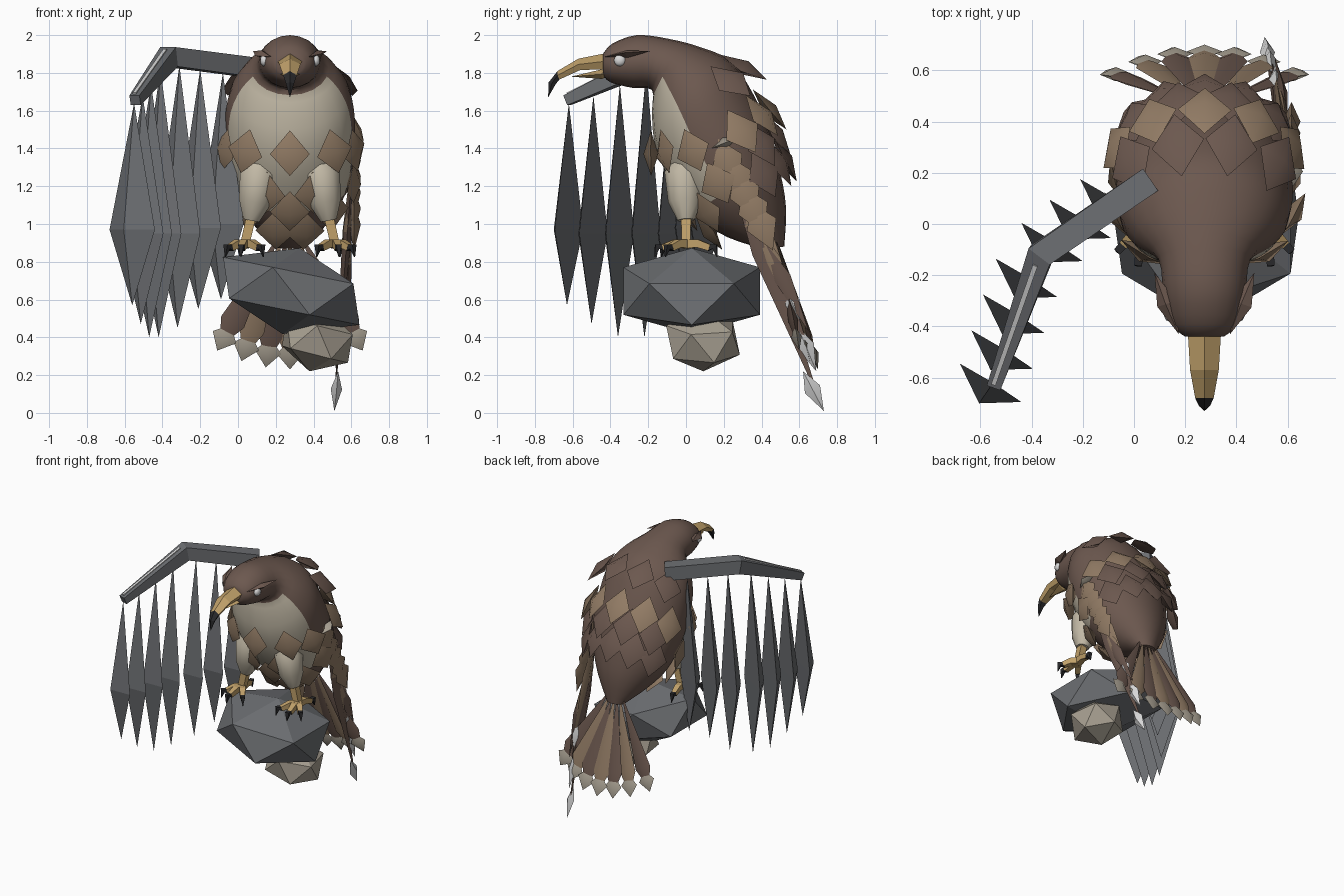
import bpy, bmesh, math
from mathutils import Vector as V

if "Cube" in bpy.data.objects:
    bpy.data.objects.remove(bpy.data.objects["Cube"])

CX = 0.275  # bird's centre line
COLOURS = {
    "dark_brown": (.150, .098, .078), "light_brown": (.288, .200, .130),
    "cream": (.54, .485, .38), "gold": (.53, .355, .145), "grey": (.150, .157, .168),
    "black": (.022, .022, .024), "white": (.70, .70, .70), "taupe": (.39, .35, .285)}
DARK, LIGHT, CREAM, GOLD, GREY, BLACK, WHITE, TAUPE = range(8)
MATS = []
for n, c in COLOURS.items():
    m = bpy.data.materials.new(n)
    m.diffuse_color = (*c, 1)
    m.use_nodes = True
    m.node_tree.nodes["Principled BSDF"].inputs["Base Color"].default_value = m.diffuse_color
    MATS.append(m)


def finish(bm, name, smooth=None):
    bmesh.ops.recalc_face_normals(bm, faces=bm.faces)
    me = bpy.data.meshes.new(name)
    bm.to_mesh(me)
    bm.free()
    for m in MATS:
        me.materials.append(m)
    ob = bpy.data.objects.new(name, me)
    bpy.context.collection.objects.link(ob)
    if smooth:
        bpy.ops.object.select_all(action='DESELECT')
        bpy.context.view_layer.objects.active = ob
        ob.select_set(True)
        bpy.ops.object.shade_smooth_by_angle(angle=math.radians(smooth))
    return ob


def loft(bm, rings, mat):
    """Skin rings of points; a ring of one point is an apex. mat(i, j) colours a face."""
    rows = [[bm.verts.new(p) for p in r] for r in rings]
    for i, (a, b) in enumerate(zip(rows, rows[1:])):
        n = max(len(a), len(b))
        for j in range(n):
            k = (j + 1) % n
            vs = [a[0]] if len(a) == 1 else [a[j], a[k]]
            vs += [b[0]] if len(b) == 1 else [b[k], b[j]]
            bm.faces.new(vs).material_index = mat(i, j)
    for r, i in ((rows[0], 0), (rows[-1], len(rings) - 2)):
        if len(r) > 2:
            bm.faces.new(r).material_index = mat(i, 0)


def leaf(bm, a, b, side, w, t, mid, col):
    """Pointed feather from a to b, half width w along side, half thickness t."""
    a, b = V(a), V(b)
    d = (b - a).normalized()
    s = V(side)
    s = (s - d * s.dot(d)).normalized()
    n = d.cross(s)
    c = a.lerp(b, mid)
    loft(bm, [[a], [c + s * w, c + n * t, c - s * w, c - n * t], [b]], lambda i, j: col)


def beam(bm, pts, halves, side, col, n=4):
    """Bar with n sides through pts."""
    rings = []
    for i, p in enumerate(pts):
        d = (V(pts[min(i + 1, len(pts) - 1)]) - V(pts[max(i - 1, 0)])).normalized()
        s = V(side)
        s = (s - d * s.dot(d)).normalized()
        u = d.cross(s)
        r = halves[i] * (1.414 if n == 4 else 1)
        rings.append([V(p) + (s * math.cos(q) + u * math.sin(q)) * r
                      for q in ((k + .5) * math.tau / n for k in range(n))])
    loft(bm, rings, lambda i, j: col)


# Body and head: rings given by top (y, z), bottom (y, z), half width
RINGS = [(-.44, 1.90, -.44, 1.79, .075), (-.39, 1.955, -.40, 1.75, .125),
         (-.26, 2.0, -.28, 1.72, .16), (-.09, 1.98, -.18, 1.71, .18),
         (.08, 1.935, -.18, 1.60, .27), (.24, 1.86, -.17, 1.45, .33),
         (.36, 1.68, -.12, 1.30, .345), (.44, 1.50, -.03, 1.15, .335),
         (.50, 1.27, .08, 1.02, .285), (.53, 1.08, .22, .93, .19), (.52, .88, .40, .87, .07)]


def body(t, a):
    i = min(int(t), len(RINGS) - 2)
    f = t - i
    p0, p1, p2, p3 = (RINGS[max(0, min(len(RINGS) - 1, i + k))] for k in (-1, 0, 1, 2))
    y, z, yb, zb, w = (.5 * (2 * q + (r - p) * f + (2 * p - 5 * q + 4 * r - s) * f * f
                             + (3 * q - p - 3 * r + s) * f ** 3)
                       for p, q, r, s in zip(p0, p1, p2, p3))
    c = (1 + math.cos(a)) / 2
    return V((CX + math.sin(a) * w, yb + (y - yb) * c, zb + (z - zb) * c))


SEG, SUB = 20, 3
bm = bmesh.new()
loft(bm, [[body(i / SUB, j * math.tau / SEG) for j in range(SEG)] for i in range(10 * SUB + 1)],
     lambda i, j: CREAM if 3.1 < i / SUB < 7.4 and math.cos((j + .5) * math.tau / SEG) < -.25 else DARK)
finish(bm, "body", 50)


# Scale-like feathers lying on the body, tips lifted
def scale(bm, t, a, col, length=.27, w=.105, lift=.07, ahead=.6):
    p = body(t, a)
    d = (body(t + ahead, a) - p).normalized()
    s = (body(t, a + .05) - p).normalized()
    n = s.cross(d).normalized()
    if n.dot(p - body(t, a + math.pi)) < 0:
        n = -n
    leaf(bm, p + n * .01, p + d * length + n * lift, s, w, .04, .52, col)


bm = bmesh.new()
for t, angles, col in [(4.65, (-.85, -.28, .28, .85), DARK), (5.85, (-1.1, -.56, 0, .56, 1.1), LIGHT),
                       (6.45, (-.85, -.28, .28, .85), DARK), (7.15, (-1.0, -.5, 0, .5, 1.0), DARK)]:
    for a in angles:
        scale(bm, t, a, col)
finish(bm, "back_feathers", 60)

bm = bmesh.new()
for t, offs in [(4.7, (0,)), (4.95, (-.68, .68)), (5.5, (-1.2, 1.2)), (6.7, (-1.3, 1.3)),
                (6.2, (-.35, .35)), (6.8, (0,)), (7.2, (-.8, .8)), (7.7, (-.3, .3))]:
    for o in offs:
        scale(bm, t, math.pi + o, LIGHT, .24, .105, .03, .05)
finish(bm, "belly_feathers", 60)

# Tail fan with flared pale tips
bm = bmesh.new()
for k in range(-3, 4):
    u = k / 3
    a, b = V((CX + .05 * u, .47, .95)), V((CX + .385 * u, .70 - .1 * u * u, .23 + .1 * u * u))
    side = (1, 0, .35 * u)
    leaf(bm, a, a.lerp(b, .97), side, .068, .025, .78, DARK if k % 2 else LIGHT)
    leaf(bm, a.lerp(b, .78), b, side, .07, .028, .48, TAUPE)
finish(bm, "tail", 60)

# Folded wing on the right side
bm = bmesh.new()
for a, b, col in [((.61, .20, 1.38), (.51, .71, .06), DARK), ((.60, .24, 1.32), (.53, .68, .25), DARK),
                  ((.59, .26, 1.25), (.55, .61, .50), LIGHT)]:
    leaf(bm, a, b, (0, 1, .4), .055, .022, .4, col)
for k in range(4):
    leaf(bm, (.60, .27 + .05 * k, 1.2 - .1 * k), (.55, .47 + .06 * k, .70 - .09 * k),
         (0, 1, .4), .045, .02, .4, DARK if k % 2 else LIGHT)
for k in range(5):
    y, z = .17 + .045 * k, 1.45 - .085 * k
    leaf(bm, (.615, y, z), (.615, y + .11, z - .25), (0, 1, .4), .085, .035, .45, LIGHT)
leaf(bm, (.61, .13, 1.40), (.61, .28, 1.46), (0, 0, 1), .03, .05, .5, TAUPE)
finish(bm, "folded_wing", 60)
bm = bmesh.new()
for a, b in [((.56, .53, .66), (.545, .60, .49)), ((.54, .59, .46), (.52, .69, .22)),
             ((.53, .62, .22), (.51, .73, .01))]:
    leaf(bm, a, b, (0, 1, .4), .045, .03, .45, WHITE)
finish(bm, "folded_wing_tips", 60)

# Spread wing: arm bar with a pale strip, and hanging blades
bm = bmesh.new()
beam(bm, [(.06, .17, 1.83), (-.365, -.12, 1.885), (-.545, -.63, 1.655)], [.052, .052, .028], (0, 0, 1), GREY)
finish(bm, "wing_arm")
bm = bmesh.new()
beam(bm, [(-.385, -.16, 1.918), (-.548, -.625, 1.687)], [.010, .009], (0, 0, 1), WHITE)
finish(bm, "wing_arm_strip")
bm = bmesh.new()
for x, y, top, mid, low in [(-.55, -.62, 1.64, .97, .57), (-.505, -.49, 1.68, .95, .47),
                            (-.46, -.35, 1.74, .95, .40), (-.41, -.21, 1.82, .95, .40),
                            (-.31, -.07, 1.84, .95, .45), (-.20, .02, 1.82, .98, .55),
                            (-.08, .10, 1.80, 1.0, .60)]:
    loft(bm, [[V((x, y, top))],
              [V((x - .13, y + .075, mid)), V((x - .055, y - .08, mid)), V((x + .11, y - .075, mid))],
              [V((x - .01, y - .01, low))]], lambda i, j: GREY)
finish(bm, "wing_blades")

# Beak: upper hook with black tip, lower mandible
bm = bmesh.new()
hook = [(-.42, 1.905, 1.82, .065), (-.57, 1.875, 1.815, .056), (-.68, 1.81, 1.765, .036)]
rings = [[V((CX, y, zt)), V((CX + w, y, (zt + zb) / 2)), V((CX + w * .7, y + .01, zb)),
          V((CX - w * .7, y + .01, zb)), V((CX - w, y, (zt + zb) / 2))] for y, zt, zb, w in hook]
rings.append([V((CX, -.727, 1.75)), V((CX + .022, -.71, 1.745)), V((CX + .015, -.69, 1.74)),
              V((CX - .015, -.69, 1.74)), V((CX - .022, -.71, 1.745))])
rings.append([V((CX, -.73, 1.67))])
loft(bm, rings, lambda i, j: BLACK if i > 1 else GOLD)
leaf(bm, (CX, -.36, 1.80), (CX, -.61, 1.78), (1, 0, 0), .05, .025, .35, GOLD)
finish(bm, "beak")

# Eyes and brows
for s, side in ((-1, "left"), (1, "right")):
    bm = bmesh.new()
    bmesh.ops.create_icosphere(bm, subdivisions=2, radius=.032)
    for v in bm.verts:
        v.co = V((v.co.x * .7 + CX + s * .136, v.co.y - .35, v.co.z + 1.866))
    for f in bm.faces:
        f.material_index = WHITE
    finish(bm, side + "_eye", 60)
    bm = bmesh.new()
    leaf(bm, (CX + s * .10, -.43, 1.885), (CX + s * .195, -.19, 1.915), (1, 0, .2), .04, .02, .5, DARK)
    finish(bm, side + "_brow")

    # Thigh, leg, toes and claws
    bm = bmesh.new()
    beam(bm, [(CX + s * .15, .03, 1.36), (CX + s * .165, -.01, 1.26), (CX + s * .185, -.005, 1.12),
              (CX + s * .205, 0, 1.02)], [.07, .105, .09, .045], (1, 0, 0), CREAM, 10)
    finish(bm, side + "_thigh", 50)
    bm = bmesh.new()
    beam(bm, [(CX + s * .20, 0, 1.06), (CX + s * .24, 0, .89)], [.026, .024], (1, 0, 0), GOLD)
    foot = V((CX + s * .24, 0, .895))
    for dx, dy in ((.075, -.08), (.015, -.125), (-.075, -.10), (.02, .125)):
        toe = foot + V((s * dx, dy, -.02))
        beam(bm, [foot, foot.lerp(toe, .5) + V((0, 0, .012)), toe], [.024, .021, .017], (0, 0, 1), GOLD)
        out = V((s * dx, dy, 0)).normalized()
        knuckle = toe + out * .028 + V((0, 0, .005))
        beam(bm, [toe - out * .01, knuckle, toe + out * .04 + V((0, 0, -.05))],
             [.017, .015, .002], (-out.y, out.x, 0), BLACK)
    finish(bm, side + "_foot")

# Perch stones
for name, loc, size, rot, col in [
        ("upper_rock", (.282, .03, .645), (.435, .425, .232), (0, -.2, math.pi), GREY),
        ("lower_rock", (.42, .09, .385), (.225, .205, .17), (.2, .15, .9), TAUPE)]:
    bm = bmesh.new()
    bmesh.ops.create_icosphere(bm, subdivisions=1, radius=1)
    for f in bm.faces:
        f.material_index = col
    ob = finish(bm, name)
    ob.location, ob.scale, ob.rotation_euler = loc, size, rot
